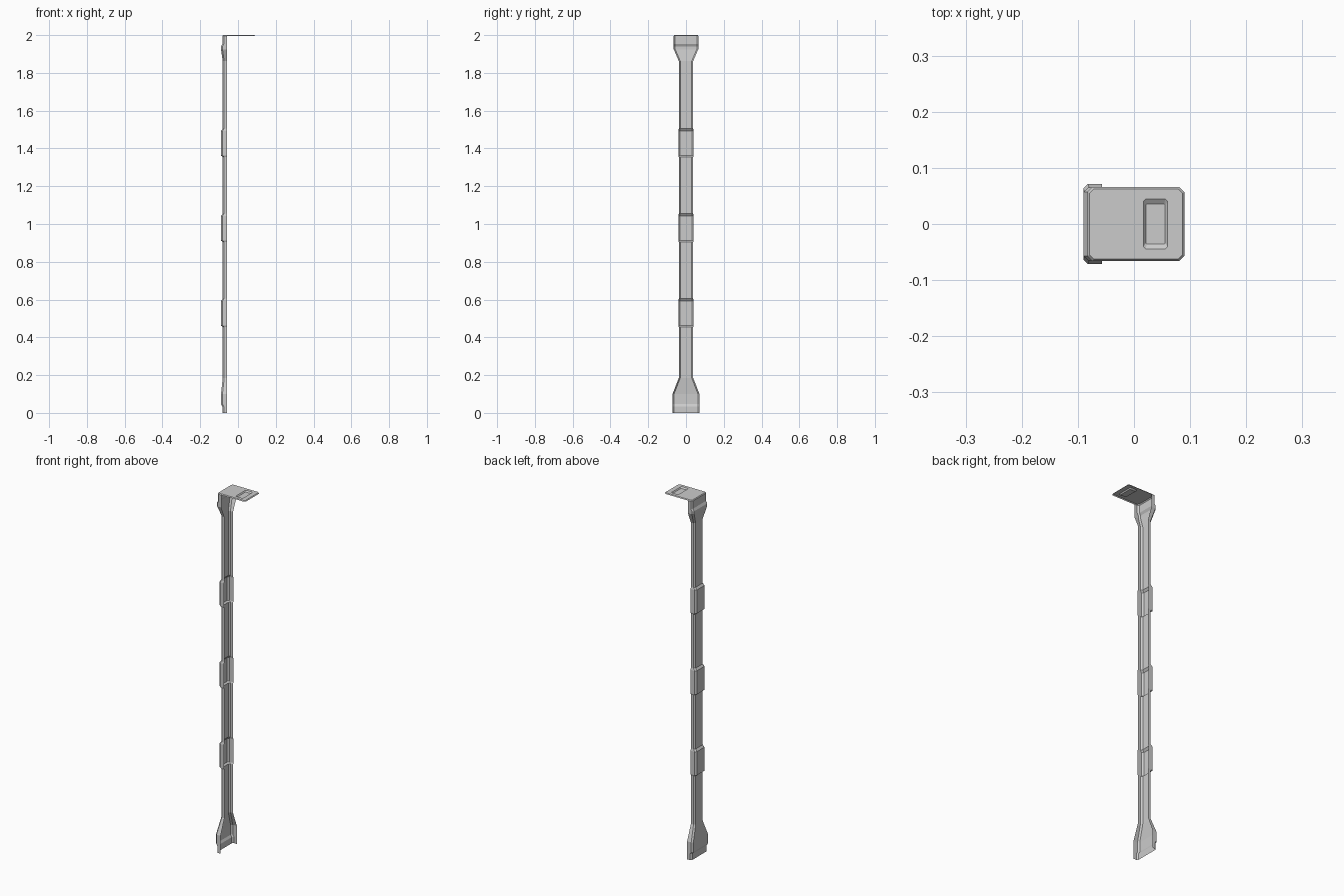
import bpy, bmesh

if "Cube" in bpy.data.objects:
    bpy.data.objects.remove(bpy.data.objects["Cube"])

FRONT_X = -0.057   # open edge of the channel


def finish(bm, name):
    bmesh.ops.recalc_face_normals(bm, faces=bm.faces[:])
    mesh = bpy.data.meshes.new(name)
    bm.to_mesh(mesh)
    bm.free()
    obj = bpy.data.objects.new(name, mesh)
    bpy.context.collection.objects.link(obj)
    return obj


def bridge(bm, a, b, closed=False):
    n = len(a)
    for i in range(n if closed else n - 1):
        j = (i + 1) % n
        bm.faces.new((a[i], a[j], b[j], b[i]))


# Channel stations: height, half width, back x
stations = [(0, .0715, -.083), (.034, .0715, -.083), (.046, .0715, -.09),
            (.10, .0715, -.09), (.185, .038, -.081)]
# Three raised sleeves along the post
for z in (.455, .905, 1.355):
    stations += [(z, .038, -.081), (z + .007, .041, -.09),
                 (z + .138, .041, -.09), (z + .15, .038, -.081)]
# Flared head
stations += [(1.862, .038, -.081), (1.925, .065, -.09), (1.94, .065, -.09),
             (1.953, .065, -.083), (1.996, .065, -.083)]

# Post: open C section lofted through the stations
bm = bmesh.new()
rows = []
for z, w, x in stations:
    c = .008
    half = [(FRONT_X, w), (x + c, w), (x, w - c)]
    pts = half + [(px, -py) for px, py in reversed(half)]
    rows.append([bm.verts.new((px, py, z)) for px, py in pts])
for a, b in zip(rows, rows[1:]):
    bridge(bm, a, b)
finish(bm, "channel_post")


def ring(bm, x0, x1, w, c, z):
    pts = [(x0 + c, -w), (x1 - c, -w), (x1, -w + c), (x1, w - c),
           (x1 - c, w), (x0 + c, w), (x0, w - c), (x0, -w + c)]
    return [bm.verts.new((x, y, z)) for x, y in pts]


# Top plate: bevelled rim, flat sheet and stamped recess
bm = bmesh.new()
loops = [ring(bm, -.083, .09, .066, .009, 1.995),
         ring(bm, -.079, .086, .062, .007, 2.0),
         ring(bm, .0165, .06, .0445, .004, 2.0),
         ring(bm, .021, .0555, .036, .002, 1.994)]
for a, b in zip(loops, loops[1:]):
    bridge(bm, a, b, True)
bm.faces.new(loops[-1])
finish(bm, "top_plate")
